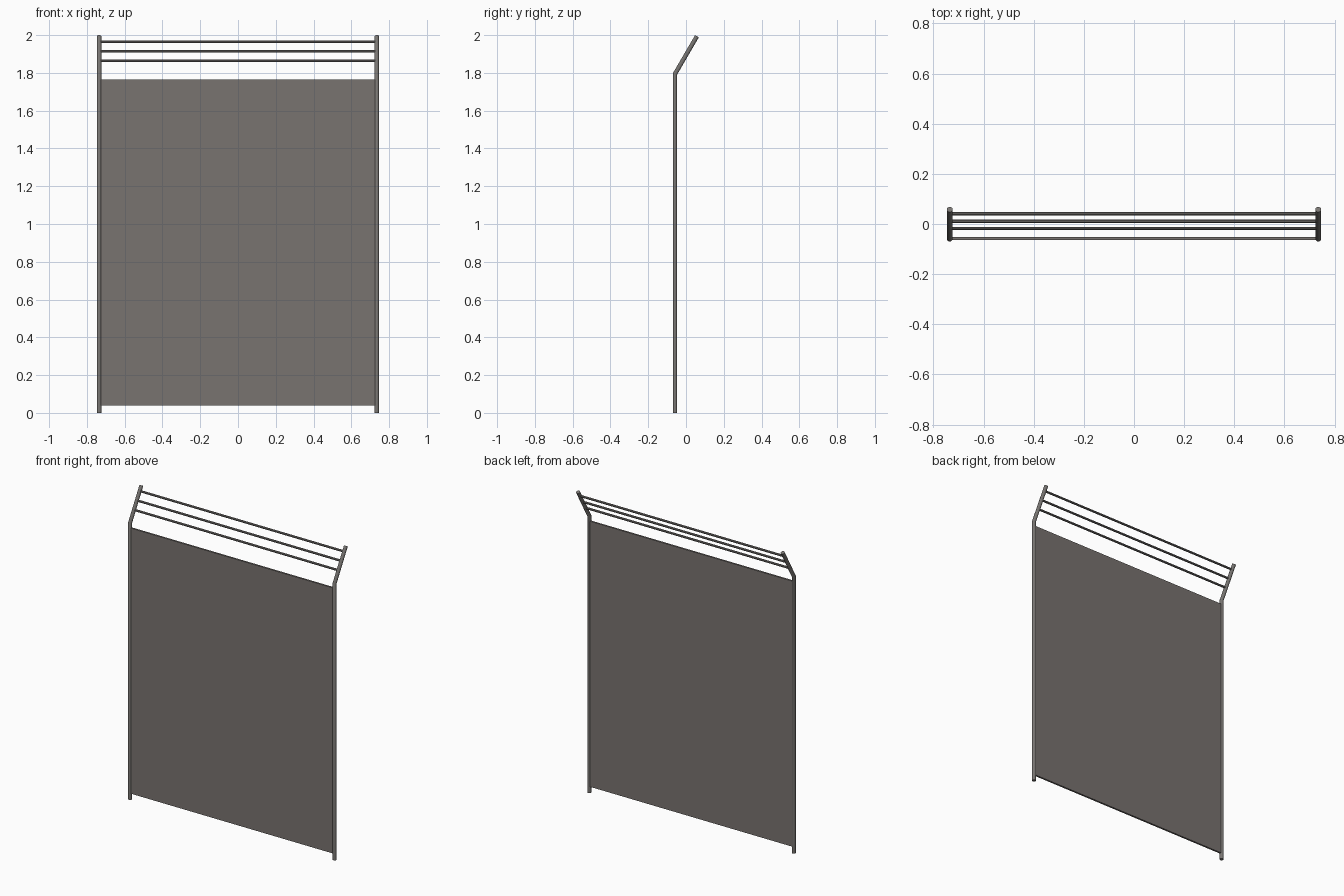
import bpy, bmesh, math
from mathutils import Vector

if "Cube" in bpy.data.objects:
    bpy.data.objects.remove(bpy.data.objects["Cube"])


def material(name, rgb):
    m = bpy.data.materials.new(name)
    m.diffuse_color = (*rgb, 1)
    m.use_nodes = True
    m.node_tree.nodes["Principled BSDF"].inputs["Base Color"].default_value = m.diffuse_color
    return m


STEEL = material("grey steel", (0.19, 0.18, 0.17))
PANEL = material("warm grey mesh", (0.19, 0.172, 0.162))


def tube(name, path, radius, sides, mat):
    """Sweep a round section along a path in one plane, with mitred bends."""
    pts = [Vector(p) for p in path]
    dirs = [(b - a).normalized() for a, b in zip(pts, pts[1:])]
    bm = bmesh.new()
    side = Vector((1, 0, 0)) if abs(dirs[0].x) < 0.5 else Vector((0, 1, 0))
    rings = []
    for i, p in enumerate(pts):
        d0, d1 = dirs[max(i - 1, 0)], dirs[min(i, len(dirs) - 1)]
        t = (d0 + d1).normalized()
        up = t.cross(side) / t.dot(d0)
        angles = [math.tau * (k + 0.5) / sides for k in range(sides)]
        rings.append([bm.verts.new(p + radius * (side * math.cos(a) + up * math.sin(a)))
                      for a in angles])
    for r0, r1 in zip(rings, rings[1:]):
        for k in range(sides):
            j = (k + 1) % sides
            bm.faces.new((r0[k], r0[j], r1[j], r1[k]))
    bm.faces.new(rings[0][::-1])
    bm.faces.new(rings[-1])
    bmesh.ops.recalc_face_normals(bm, faces=bm.faces)
    me = bpy.data.meshes.new(name)
    bm.to_mesh(me)
    bm.free()
    me.materials.append(mat)
    ob = bpy.data.objects.new(name, me)
    bpy.context.collection.objects.link(ob)
    bpy.ops.object.select_all(action='DESELECT')
    ob.select_set(True)
    bpy.context.view_layer.objects.active = ob
    bpy.ops.object.shade_smooth_by_angle(angle=math.radians(40))
    return ob


Y = -0.058   # plane of the fence
PX = 0.735   # post position
BEND, TIP = 1.795, Vector((0.058, 1.994))

# posts with an outward-leaning top
for s, n in ((-1, "left_post"), (1, "right_post")):
    tube(n, [(s * PX, Y, 0), (s * PX, Y, BEND), (s * PX, TIP.x, TIP.y)], 0.012, 12, STEEL)

# three wires strung between the leaning tops
for i, z in enumerate((1.864, 1.914, 1.964)):
    y = Y + (TIP.x - Y) * (z - BEND) / (TIP.y - BEND)
    tube(f"top_wire_{i + 1}", [(-PX, y, z), (PX, y, z)], 0.007, 8, STEEL)

# infill panel
bpy.ops.mesh.primitive_cube_add(size=1, location=(0, Y, (0.04 + 1.765) / 2))
panel = bpy.context.object
panel.name = "fence_panel"
panel.scale = (2 * PX, 0.012, 1.765 - 0.04)
bpy.ops.object.transform_apply(location=False, rotation=False, scale=True)
panel.data.materials.append(PANEL)
